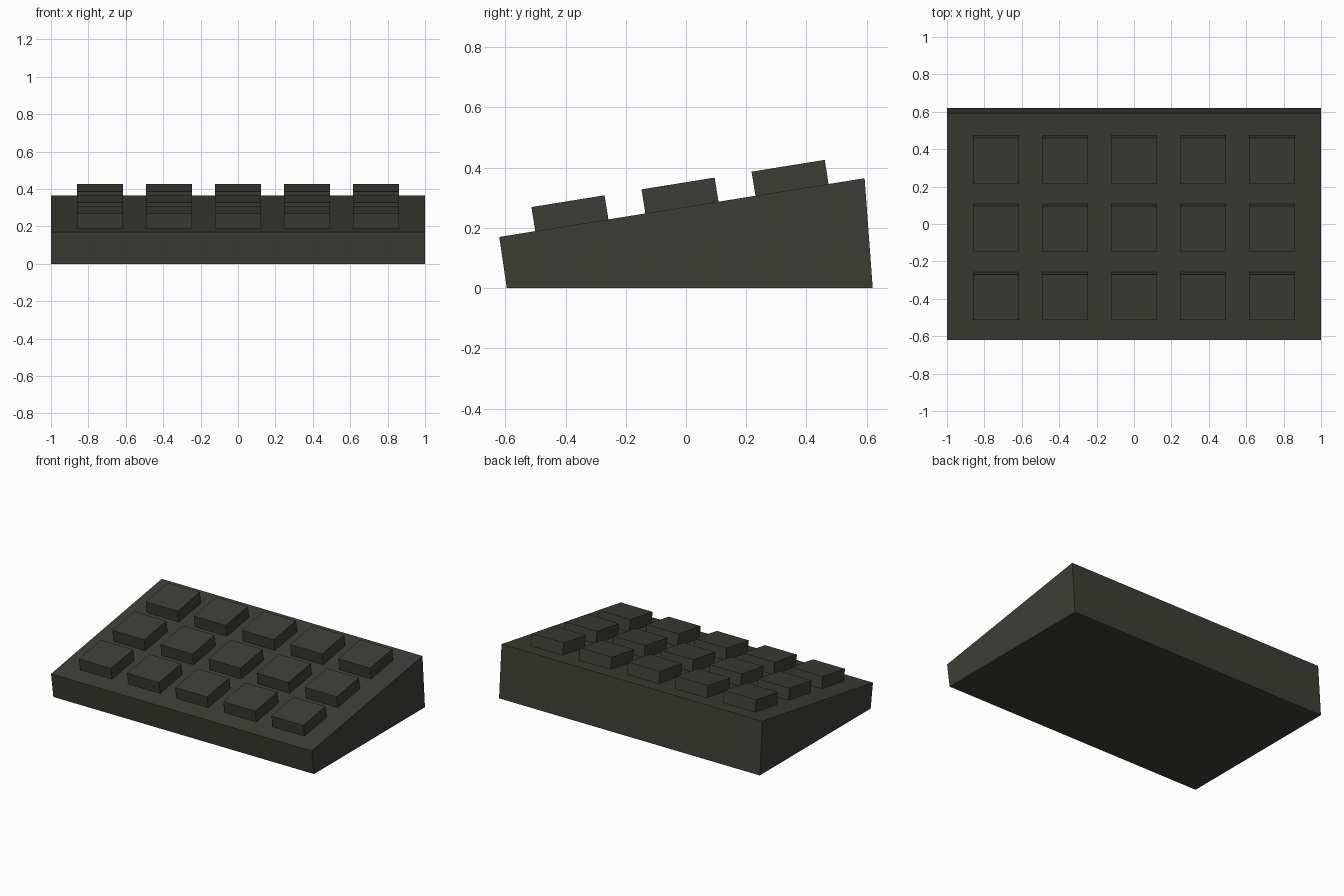
import bpy, bmesh, math
from mathutils import Matrix

if "Cube" in bpy.data.objects:
    bpy.data.objects.remove(bpy.data.objects["Cube"])

dark = bpy.data.materials.new("dark olive grey")
dark.diffuse_color = (0.048, 0.048, 0.037, 1)
dark.use_nodes = True
dark.node_tree.nodes["Principled BSDF"].inputs["Base Color"].default_value = dark.diffuse_color

# Side profile of the sloped case (y, z)
FRONT, BACK = (-0.62, 0.17), (0.593, 0.365)
PROFILE = [FRONT, (-0.595, 0), (0.62, 0), BACK]
slope = (BACK[1] - FRONT[1]) / (BACK[0] - FRONT[0])
tilt = Matrix.Rotation(math.atan(slope), 4, 'X')


def add_object(name, bm):
    bmesh.ops.recalc_face_normals(bm, faces=bm.faces)
    mesh = bpy.data.meshes.new(name)
    bm.to_mesh(mesh)
    bm.free()
    mesh.materials.append(dark)
    obj = bpy.data.objects.new(name, mesh)
    bpy.context.collection.objects.link(obj)
    return obj


# Wedge case: profile extruded across the width
bm = bmesh.new()
side = bm.faces.new([bm.verts.new((-1, y, z)) for y, z in PROFILE])
result = bmesh.ops.extrude_face_region(bm, geom=[side], use_keep_orig=True)
moved = [v for v in result["geom"] if isinstance(v, bmesh.types.BMVert)]
bmesh.ops.translate(bm, verts=moved, vec=(2, 0, 0))
add_object("case", bm)

# Keys: 3 rows of 5 square blocks standing square to the slope
KEY, HEIGHT, SINK = 0.245, 0.081, 0.004
for row in range(3):
    y = -0.379 + 0.3655 * row
    z = FRONT[1] + slope * (y - FRONT[0])
    for col in range(5):
        bm = bmesh.new()
        shape = (Matrix.Translation((0.369 * (col - 2), y, z)) @ tilt
                 @ Matrix.Translation((0, 0, (HEIGHT - SINK) / 2))
                 @ Matrix.Diagonal((KEY, KEY + 0.001, HEIGHT + SINK, 1)))
        bmesh.ops.create_cube(bm, size=1, matrix=shape)
        add_object(f"key_row{row + 1}_col{col + 1}", bm)
